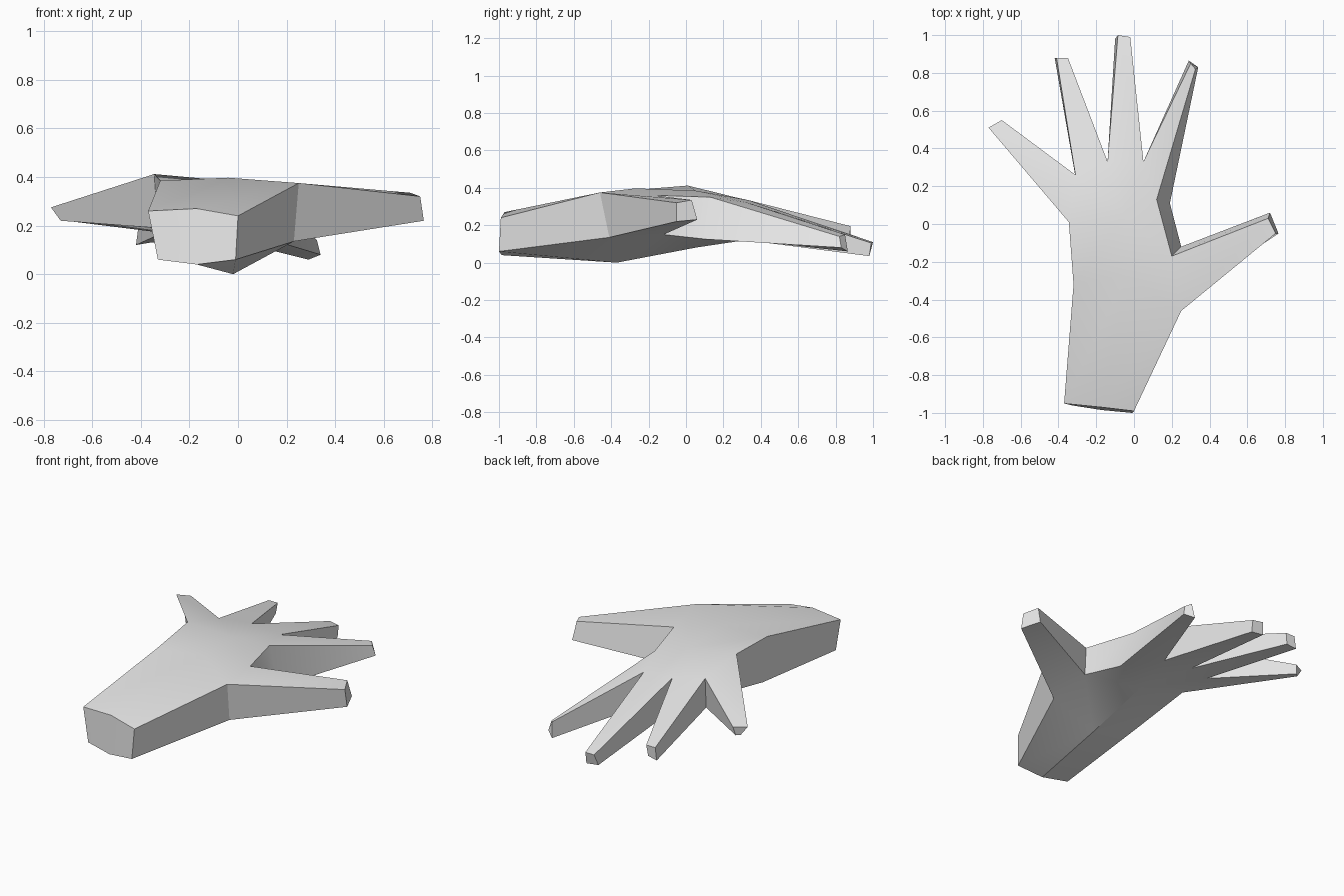
import bpy, bmesh, math

if "Cube" in bpy.data.objects:
    bpy.data.objects.remove(bpy.data.objects["Cube"])

skin = bpy.data.materials.new("plain_grey")
skin.diffuse_color = (0.8, 0.8, 0.8, 1)
skin.use_nodes = True
skin.node_tree.nodes["Principled BSDF"].inputs["Base Color"].default_value = skin.diffuse_color

# Landmarks around the hand outline: (back-of-hand point, palm-side point)
wrist = [((-.37, -.95, .26), (-.33, -.96, .06)),
         ((-.17, -.97, .27), (-.17, -.985, .04)),
         ((0, -.99, .24), (-.01, -1, .06))]
thumb = [((.25, -.46, .375), (.23, -.41, .135)),
         ((.75, -.05, .32), (.765, -.05, .22)),
         ((.71, .03, .335), (.72, .06, .23)),
         ((.20, -.17, .36), (.25, -.12, .15))]
index = [((.12, .13, .35), (.19, .11, .125)),
         ((.325, .82, .14), (.34, .83, .08)),
         ((.30, .85, .15), (.29, .865, .06))]
middle = [((.05, .33, .32), (.05, .32, .12)),
          ((-.02, .99, .105), (-.02, .98, .035)),
          ((-.085, 1, .11), (-.10, .98, .045))]
ring = [((-.14, .33, .335), (-.14, .32, .14)),
        ((-.35, .88, .195), (-.36, .875, .13)),
        ((-.41, .88, .195), (-.42, .88, .12))]
little = [((-.31, .26, .35), (-.31, .25, .17)),
          ((-.70, .55, .27), (-.71, .54, .22)),
          ((-.77, .51, .275), (-.73, .52, .22))]
heel = [((-.345, .01, .412), (-.33, .02, .19)),
        ((-.32, -.32, .385), (-.29, -.32, .10))]
outline = wrist + thumb + index + middle + ring + little + heel
n = len(outline)

# Inner points: middle of the hand, then knuckles
inner = [((-.04, -.27, .397), (-.02, -.37, 0)),
         ((-.05, .05, .385), (0, .05, .08))]
MID, KNUCKLE = n, n + 1

# Shared layout of the back and the palm
fingers = [[s, s + 1, s + 2, s + 3] for s in (3, 7, 10, 13, 16)]
knuckle_row = [6, 7, 10, 13, 16, 19, 20]
layout = fingers + [[a, b, KNUCKLE] for a, b in zip(knuckle_row, knuckle_row[1:])]
layout += [[0, 1, MID, 20], [1, 2, 3, MID], [3, 6, MID],
           [MID, 6, KNUCKLE], [20, MID, KNUCKLE]]

bm = bmesh.new()
back = [bm.verts.new(p[0]) for p in outline + inner]
palm = [bm.verts.new(p[1]) for p in outline + inner]
for f in layout:
    bm.faces.new([back[i] for i in f])
    bm.faces.new([palm[i] for i in reversed(f)])
# Side walls and fingertips
for i in range(n):
    j = (i + 1) % n
    bm.faces.new((back[j], back[i], palm[i], palm[j]))
bmesh.ops.recalc_face_normals(bm, faces=bm.faces[:])

mesh = bpy.data.meshes.new("hand")
bm.to_mesh(mesh)
bm.free()
mesh.materials.append(skin)
hand = bpy.data.objects.new("hand", mesh)
bpy.context.collection.objects.link(hand)
bpy.context.view_layer.objects.active = hand
hand.select_set(True)
bpy.ops.object.shade_smooth_by_angle(angle=math.radians(30))
